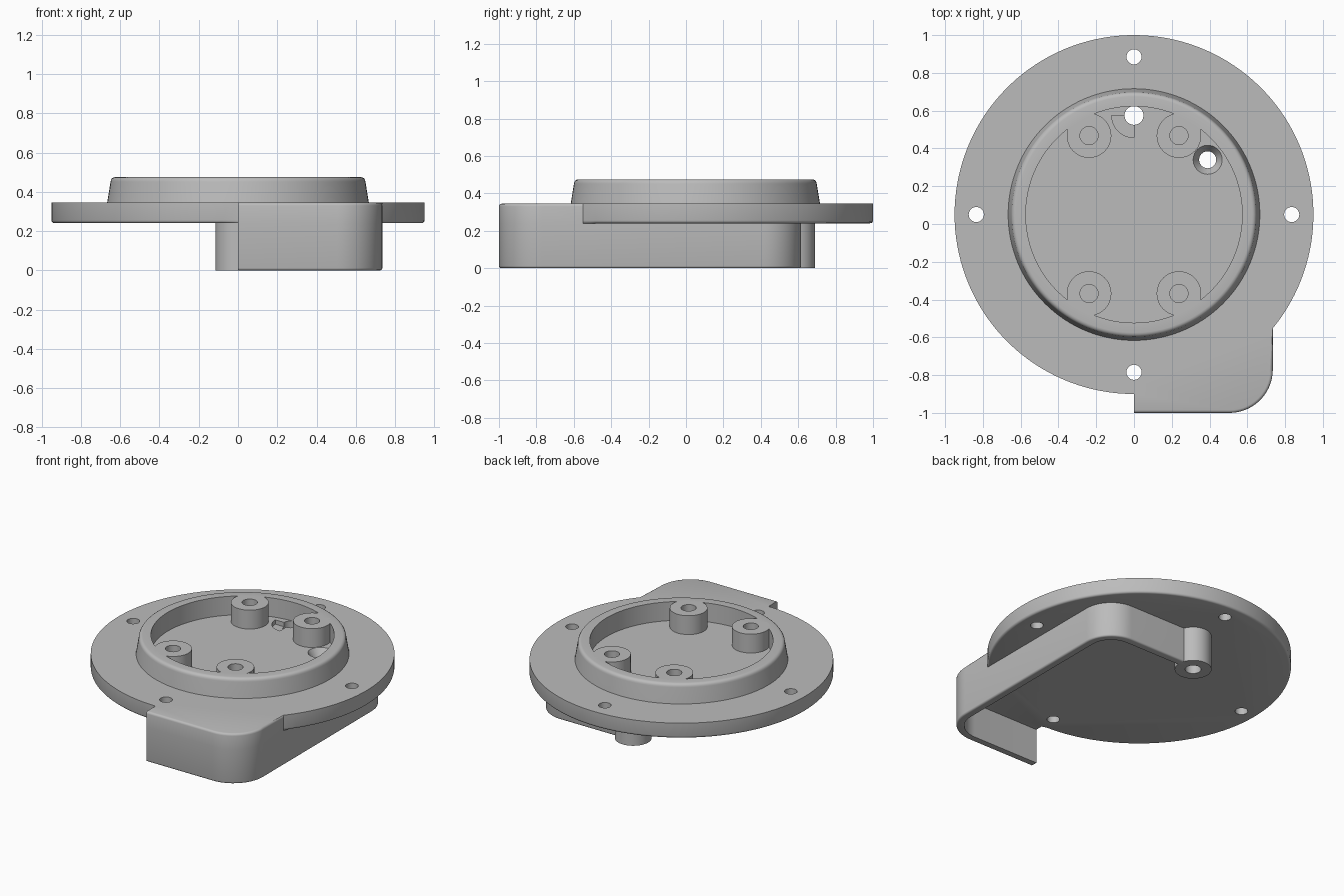
import bpy, bmesh
from math import sin, cos, pi, radians, atan2, sqrt
from mathutils import Vector

if "Cube" in bpy.data.objects:
    bpy.data.objects.remove(bpy.data.objects["Cube"], do_unlink=True)

GREY = (0.5, 0.5, 0.5, 1)
mat = bpy.data.materials.new("light grey")
mat.use_nodes = True
mat.diffuse_color = GREY
mat.node_tree.nodes["Principled BSDF"].inputs["Base Color"].default_value = GREY

CY, R = 0.05, 0.95              # disc centre and radius
BOTTOM, TOP, RIM = 0.24, 0.345, 0.475
SIDE, FRONT, BACK = 0.735, -1.0, 0.615   # outer faces of the skirt
PORT = (0, 0.575)               # centre of the hollow post


def make(name, bm):
    bmesh.ops.recalc_face_normals(bm, faces=bm.faces)
    mesh = bpy.data.meshes.new(name)
    bm.to_mesh(mesh)
    bm.free()
    ob = bpy.data.objects.new(name, mesh)
    bpy.context.collection.objects.link(ob)
    mesh.materials.append(mat)
    return ob


def arc(cx, cy, r, a0, a1, n):
    step = (a1 - a0) / n
    return [(cx + r * cos(a0 + step * i), cy + r * sin(a0 + step * i)) for i in range(n + 1)]


def prism(name, pts, z0, z1, bevel_rule=None, width=0.015):
    """Extrude an outline; bevel the edges that satisfy the rule."""
    bm = bmesh.new()
    face = bm.faces.new([bm.verts.new((x, y, z0)) for x, y in pts])
    ext = bmesh.ops.extrude_face_region(bm, geom=[face])
    moved = [g for g in ext["geom"] if isinstance(g, bmesh.types.BMVert)]
    bmesh.ops.translate(bm, vec=(0, 0, z1 - z0), verts=moved)
    if bevel_rule:
        edges = [e for e in bm.edges if abs(e.verts[0].co.z - e.verts[1].co.z) < 1e-5
                 and bevel_rule((e.verts[0].co + e.verts[1].co) / 2)]
        bmesh.ops.bevel(bm, geom=edges, offset=width, segments=3, profile=0.5, affect='EDGES')
    return make(name, bm)


def lathe(name, profile, cx, cy, n=64):
    """Revolve a closed (radius, height) profile about a vertical axis."""
    bm = bmesh.new()
    rings = []
    for i in range(n):
        a = 2 * pi * i / n
        rings.append([bm.verts.new((cx + r * cos(a), cy + r * sin(a), z)) for r, z in profile])
    m = len(profile)
    for i in range(n):
        a, b = rings[i], rings[(i + 1) % n]
        for j in range(m):
            k = (j + 1) % m
            bm.faces.new((a[j], b[j], b[k], a[k]))
    return make(name, bm)


def cone(name, x, y, r0, r1, z0, z1):
    bm = bmesh.new()
    bmesh.ops.create_cone(bm, cap_ends=True, segments=40, radius1=r0, radius2=r1, depth=z1 - z0)
    bmesh.ops.translate(bm, vec=(x, y, (z0 + z1) / 2), verts=bm.verts)
    return make(name, bm)


def cut(ob, cutter):
    cutter.hide_render = True
    mod = ob.modifiers.new("cut", 'BOOLEAN')
    mod.operation, mod.object, mod.solver = 'DIFFERENCE', cutter, 'EXACT'
    bpy.context.view_layer.objects.active = ob
    bpy.ops.object.modifier_apply(modifier=mod.name)
    bpy.data.objects.remove(cutter, do_unlink=True)


def smooth(ob):
    bpy.ops.object.select_all(action='DESELECT')
    ob.select_set(True)
    bpy.context.view_layer.objects.active = ob
    bpy.ops.object.shade_smooth_by_angle(angle=radians(32))


# Flange: round disc with a rounded lid growing out of the front
CR = 0.23
meet = CY - sqrt(R * R - SIDE * SIDE)
outline = arc(0, CY, R, atan2(meet - CY, SIDE), 1.5 * pi, 120)
outline += [(0, FRONT)] + arc(SIDE - CR, FRONT + CR, CR, -pi / 2, 0, 14)


def flange_edge(p):
    on_disc = abs((p.xy - Vector((0, CY))).length - R) < 0.002
    return p.z < (BOTTOM + TOP) / 2 if on_disc else (p.z > 0.3 and (p.x > 0.02))


flange = prism("flange", outline, BOTTOM, TOP, flange_edge)

# Screw holes around the flange
for i in range(4):
    x, y = 0.835 * cos(i * pi / 2), CY + 0.835 * sin(i * pi / 2)
    cut(flange, cone("hole_cutter", x, y, 0.04, 0.04, 0.1, 0.5))

# Port hole with quarter recess, and a countersunk cable hole
cut(flange, cone("port_cutter", *PORT, 0.05, 0.05, 0.1, 0.5))
cut(flange, prism("recess_cutter", [PORT] + arc(*PORT, 0.118, pi, 1.5 * pi, 14), TOP - 0.03, 0.5))
cut(flange, cone("cable_cutter", 0.39, 0.34, 0.045, 0.045, 0.1, 0.5))
cut(flange, cone("sink_cutter", 0.39, 0.34, 0.045, 0.08, TOP - 0.05, TOP + 0.005))
smooth(flange)

# Raised rim with a drafted outer wall and rounded top edge
fillet = [(0.625 + 0.024 * cos(a * pi / 8), RIM - 0.024 + 0.024 * sin(a * pi / 8)) for a in range(5)]
smooth(lathe("raised_rim", [(0.573, TOP - 0.01), (0.668, TOP - 0.01)] + fillet + [(0.573, RIM)],
             0, CY, 128))

# Four screw bosses with blind holes
for side, sx in (("left", 1), ("right", -1)):
    for end, sy in (("back", 1), ("front", -1)):
        z0, z1 = TOP - 0.01, RIM
        smooth(lathe(f"{end}_{side}_boss",
                     [(0.001, z0), (0.118, z0), (0.118, z1), (0.048, z1), (0.048, z1 - 0.1), (0.001, z1 - 0.1)],
                     0.238 * sx, CY + 0.418 * sy, 48))


# Skirt wall hanging below the lid and running back to the post
def skirt_path(t):
    rf, rb = CR - t, 0.2 - t
    return ([(0, FRONT + t)] + arc(SIDE - CR, FRONT + CR, rf, -pi / 2, 0, 14)
            + arc(SIDE - 0.2, BACK - 0.2, rb, 0, pi / 2, 14) + [(0.08, BACK - t)])


def skirt_edge(p):
    outer = p.x > SIDE - 0.01 or p.y < FRONT + 0.01 or p.y > BACK - 0.01
    for y, r in ((FRONT + CR, CR), (BACK - 0.2, 0.2)):
        outer = outer or abs((p.xy - Vector((SIDE - r, y))).length - r) < 0.005 and p.x > SIDE - r
    return p.z < 0.01 and outer and p.x > 0.1


smooth(prism("skirt_wall", skirt_path(0) + skirt_path(0.05)[::-1], 0, BOTTOM + 0.005, skirt_edge, 0.012))

# Hollow post under the port hole
smooth(lathe("hollow_post", [(0.05, 0), (0.115, 0), (0.115, BOTTOM + 0.005), (0.05, BOTTOM + 0.005)], *PORT, 48))
